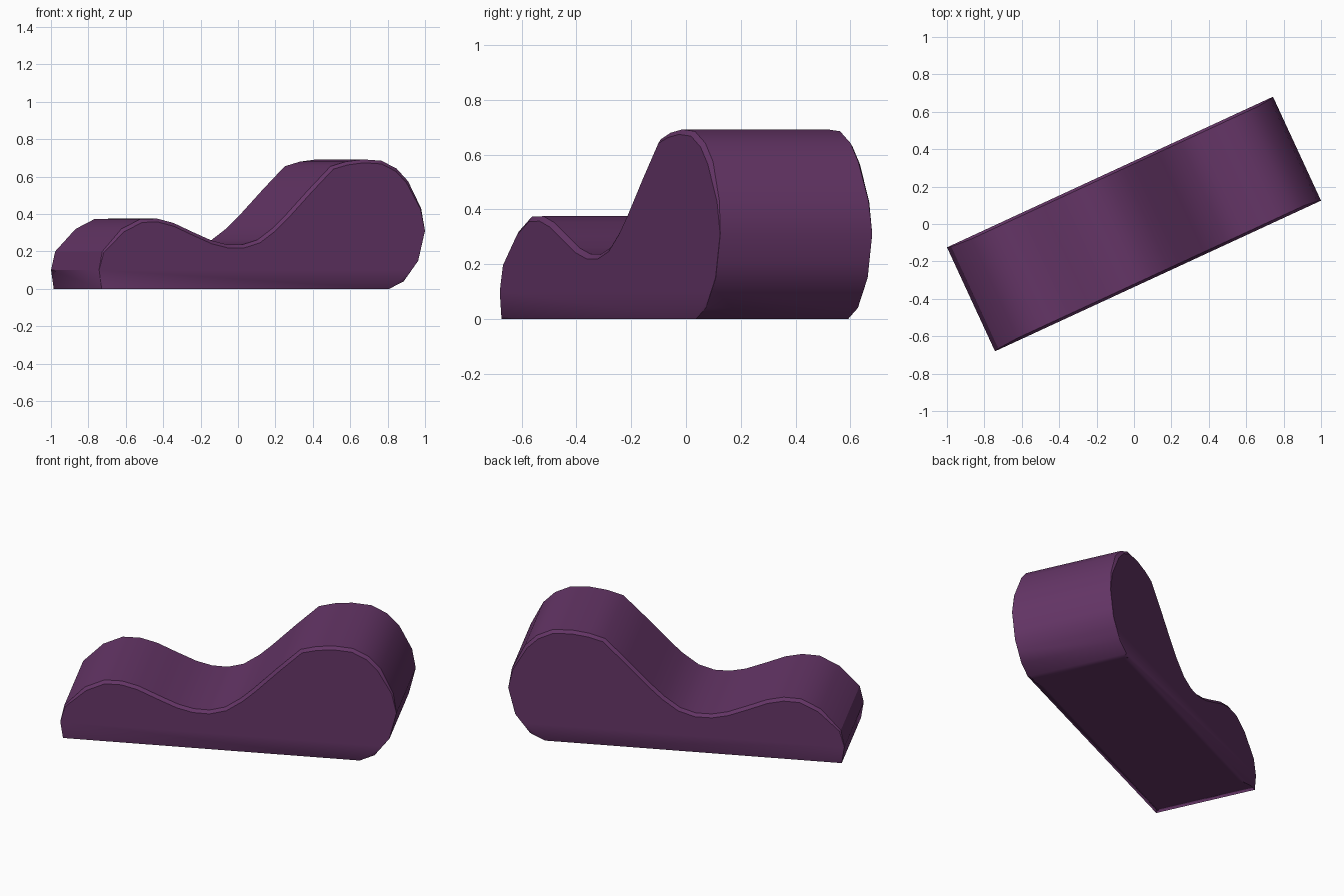
import bpy, bmesh, math
from mathutils import Vector, Matrix

if "Cube" in bpy.data.objects:
    bpy.data.objects.remove(bpy.data.objects["Cube"])

HALF_W, SEAM = 0.306, 0.014
ANGLE = math.radians(24.8)

# side profile of the lounge: (along length, height)
profile = [(-0.944, 0), (-0.96, 0.10), (-0.938, 0.20), (-0.822, 0.32), (-0.71, 0.373),
           (-0.61, 0.375), (-0.515, 0.352), (-0.40, 0.303), (-0.29, 0.258), (-0.20, 0.237),
           (-0.11, 0.236), (-0.02, 0.262), (0.07, 0.325), (0.141, 0.39), (0.28, 0.53),
           (0.41, 0.655), (0.50, 0.68), (0.60, 0.692), (0.71, 0.685), (0.80, 0.642), (0.867, 0.575),
           (0.94, 0.43), (0.96, 0.31), (0.92, 0.15), (0.835, 0.04), (0.75, 0)]
n = len(profile)


# the seam fades out towards both ends
def seam(i):
    return SEAM if 3 <= i <= 20 else (0.006 if i in (2, 21) else 0.0005)


def inset_profile(pts):
    out = []
    for i, (u, z) in enumerate(pts):
        if z == 0:
            out.append((u, z))
            continue
        a, b = pts[i - 1], pts[i + 1]
        t = Vector((b[0] - a[0], b[1] - a[1])).normalized()
        d = seam(i) * 1.3
        out.append((u + t.y * d, z - t.x * d))
    return out


bm = bmesh.new()
inner = inset_profile(profile)
rings = []
for pts, side, edge in ((inner, -1, 0), (profile, -1, 1), (profile, 1, 1), (inner, 1, 0)):
    rings.append([bm.verts.new((u, side * (HALF_W - edge * seam(i)), z))
                  for i, (u, z) in enumerate(pts)])

# upholstered top and the narrow seam strips on both sides
for k in range(3):
    for i in range(n - 1):
        bm.faces.new((rings[k][i], rings[k][i + 1], rings[k + 1][i + 1], rings[k + 1][i]))

# side panels and underside
bm.faces.new(rings[0])
bm.faces.new(rings[3])
bottom = bm.faces.new([r[0] for r in rings] + [r[-1] for r in reversed(rings)])
bmesh.ops.recalc_face_normals(bm, faces=bm.faces)
bmesh.ops.inset_individual(bm, faces=[bottom], thickness=0.05)

# cut rows so the soft lower edge shades gradually
for h in (0.1, 0.2):
    bmesh.ops.bisect_plane(bm, geom=bm.verts[:] + bm.edges[:] + bm.faces[:],
                           plane_co=(0, 0, h), plane_no=(0, 0, 1))

# smooth shading, crisp only along the seams
for f in bm.faces:
    f.smooth = True
for e in bm.edges:
    if len(e.link_faces) == 2 and max(v.co.z for v in e.verts) > 0.05:
        if e.calc_face_angle(0) > math.radians(35):
            e.smooth = False

bm.transform(Matrix.Rotation(ANGLE, 4, 'Z'))
mesh = bpy.data.meshes.new("wave_lounge")
bm.to_mesh(mesh)
bm.free()
fabric = bpy.data.materials.new("plum fabric")
fabric.diffuse_color = (0.13, 0.036, 0.135, 1)
fabric.use_nodes = True
fabric.node_tree.nodes["Principled BSDF"].inputs["Base Color"].default_value = fabric.diffuse_color
mesh.materials.append(fabric)
lounge = bpy.data.objects.new("wave_lounge", mesh)
bpy.context.collection.objects.link(lounge)
